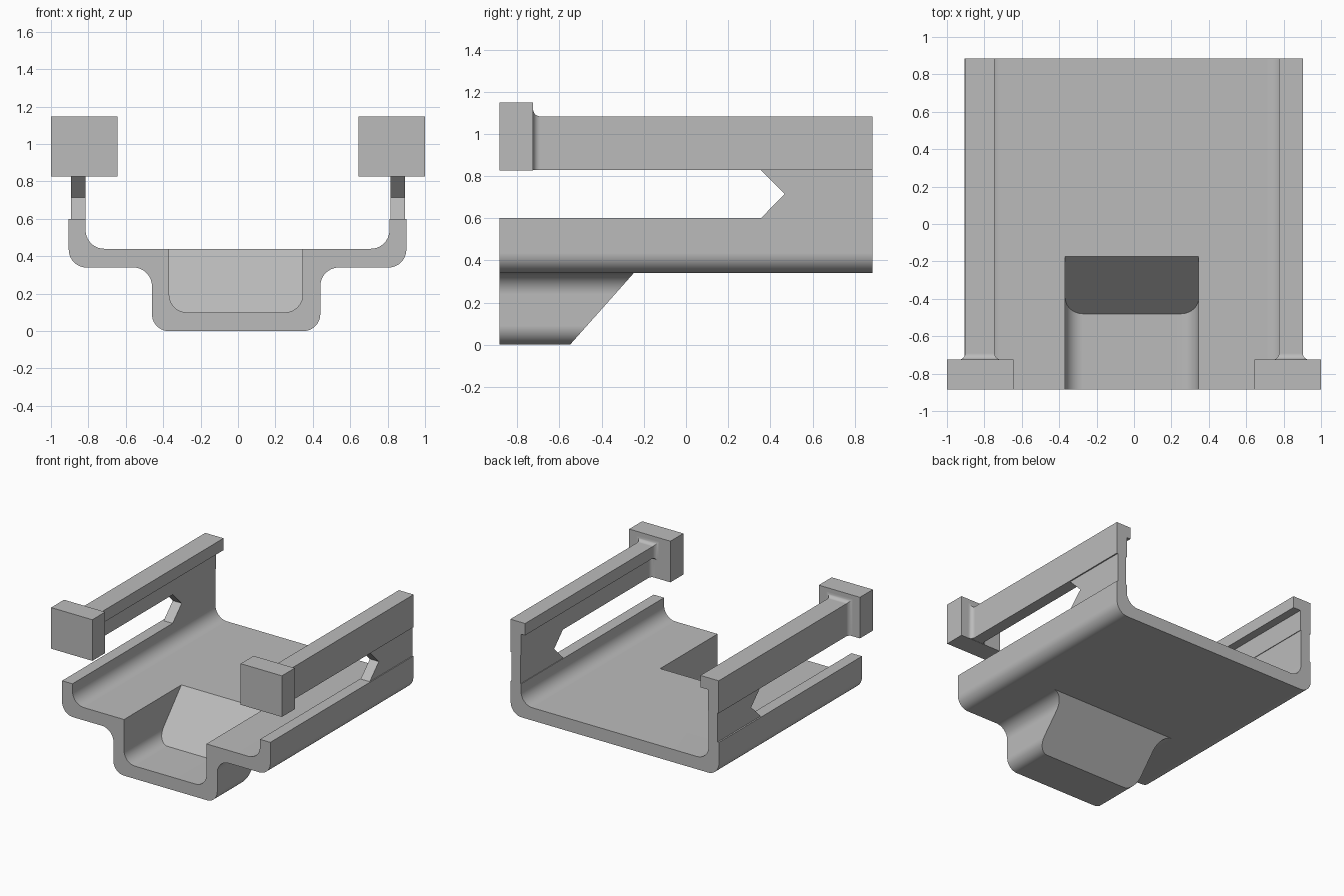
import bpy, bmesh, math
from mathutils import Vector

cube = bpy.data.objects.get("Cube")
if cube:
    bpy.data.objects.remove(cube, do_unlink=True)

grey = bpy.data.materials.new("Plain grey")
grey.use_nodes = True
COLOUR = (0.5, 0.5, 0.5, 1)
grey.diffuse_color = COLOUR
grey.node_tree.nodes["Principled BSDF"].inputs["Base Color"].default_value = COLOUR

FRONT, BACK = -0.885, 0.885


def rounded(corners, steps=10):
    """Outline from (x, z, radius) right-angled corners."""
    out = []
    for i, (x, z, r) in enumerate(corners):
        p = Vector((x, z))
        if not r:
            out.append(p)
            continue
        a = (Vector(corners[i - 1][:2]) - p).normalized()
        b = (Vector(corners[(i + 1) % len(corners)][:2]) - p).normalized()
        for k in range(steps + 1):
            t = k / steps * math.pi / 2
            out.append(p + r * (a * (1 - math.sin(t)) + b * (1 - math.cos(t))))
    return out


def loft(name, rings):
    """Solid skinned through matching rings of points, capped at both ends."""
    bm = bmesh.new()
    loops = [[bm.verts.new(p) for p in ring] for ring in rings]
    n = len(loops[0])
    for lo, hi in zip(loops, loops[1:]):
        for i in range(n):
            j = (i + 1) % n
            bm.faces.new((lo[i], lo[j], hi[j], hi[i]))
    bm.faces.new(loops[0])
    bm.faces.new(loops[-1])
    bmesh.ops.recalc_face_normals(bm, faces=bm.faces)
    mesh = bpy.data.meshes.new(name)
    bm.to_mesh(mesh)
    bm.free()
    mesh.materials.append(grey)
    ob = bpy.data.objects.new(name, mesh)
    bpy.context.collection.objects.link(ob)
    return ob


def along_y(name, outline, start, end):
    """Extrude an x-z outline; end gives the far y at each height."""
    return loft(name, [[(x, start, z) for x, z in outline],
                       [(x, end(z), z) for x, z in outline]])


def combine(target, tool, operation):
    mod = target.modifiers.new(operation, "BOOLEAN")
    mod.operation, mod.solver, mod.object = operation, "EXACT", tool
    bpy.context.view_layer.objects.active = target
    bpy.ops.object.modifier_apply(modifier=mod.name)
    bpy.data.objects.remove(tool, do_unlink=True)


# Wide channel with rounded lower corners
tray = along_y("tray", rounded([
    (-0.905, 0.6, 0), (-0.905, 0.34, 0.095), (0.9, 0.34, 0.095), (0.9, 0.6, 0),
    (0.81, 0.6, 0), (0.81, 0.44, 0.1), (-0.815, 0.44, 0.1), (-0.815, 0.6, 0)]),
    FRONT, lambda z: BACK)

# Hanging trough with flared shoulders and sloping rear, hollowed out
trough = along_y("trough", rounded([
    (-0.56, 0.39, 0), (-0.56, 0.34, 0), (-0.46, 0.34, 0.1), (-0.46, 0, 0.09),
    (0.44, 0, 0.09), (0.44, 0.34, 0.1), (0.54, 0.34, 0), (0.54, 0.39, 0)]),
    FRONT, lambda z: -0.55 + 0.89 * z)
hollow = along_y("hollow", rounded([
    (-0.368, 0.55, 0), (-0.368, 0.1, 0.095), (0.346, 0.1, 0.095), (0.346, 0.55, 0)]),
    -1.1, lambda z: -0.48 + 0.897 * (z - 0.1))
combine(tray, trough, "UNION")
combine(tray, hollow, "DIFFERENCE")
parts = [tray]

# Upper side parts: notched web, lipped rail and end block
FLARE = 0.033
for side, s, lip in (("left", 1, 0.775), ("right", -1, 0.745)):
    web = [(0.355, 0.59), (BACK, 0.59), (BACK, 0.84), (0.355, 0.84),
           (0.355, 0.828), (0.468, 0.714), (0.355, 0.6)]
    parts.append(loft(side + "_web", [[(s * x, y, z) for y, z in web]
                                      for x in (0.815, 0.893)]))

    def section(y, o):
        return [(s * x, y, z) for x, z in (
            (0.903 + o, 0.828), (0.903 + o, 1.083 + o), (lip - o, 1.083 + o),
            (lip - o, 0.99 - o), (0.81 - o, 0.99 - o), (0.81 - o, 0.828))]

    rings = [section(-0.75, FLARE)]
    for k in range(9):
        t = k / 8 * math.pi / 2
        rings.append(section(-0.725 + FLARE * (1 - math.cos(t)),
                             FLARE * (1 - math.sin(t))))
    rings.append(section(BACK, 0))
    parts.append(loft(side + "_rail", rings))

    block = [(1, 0.826), (1, 1.148), (0.643, 1.148), (0.643, 0.826)]
    parts.append(loft(side + "_end_block", [[(s * x, y, z) for x, z in block]
                                            for y in (FRONT, -0.725)]))

# Smooth the rounded areas and keep flat faces flat
for ob in parts:
    bpy.ops.object.select_all(action="DESELECT")
    ob.select_set(True)
    bpy.context.view_layer.objects.active = ob
    bpy.ops.object.shade_smooth_by_angle(angle=math.radians(30))
    weighted = ob.modifiers.new("Weighted normals", "WEIGHTED_NORMAL")
    weighted.keep_sharp = True
